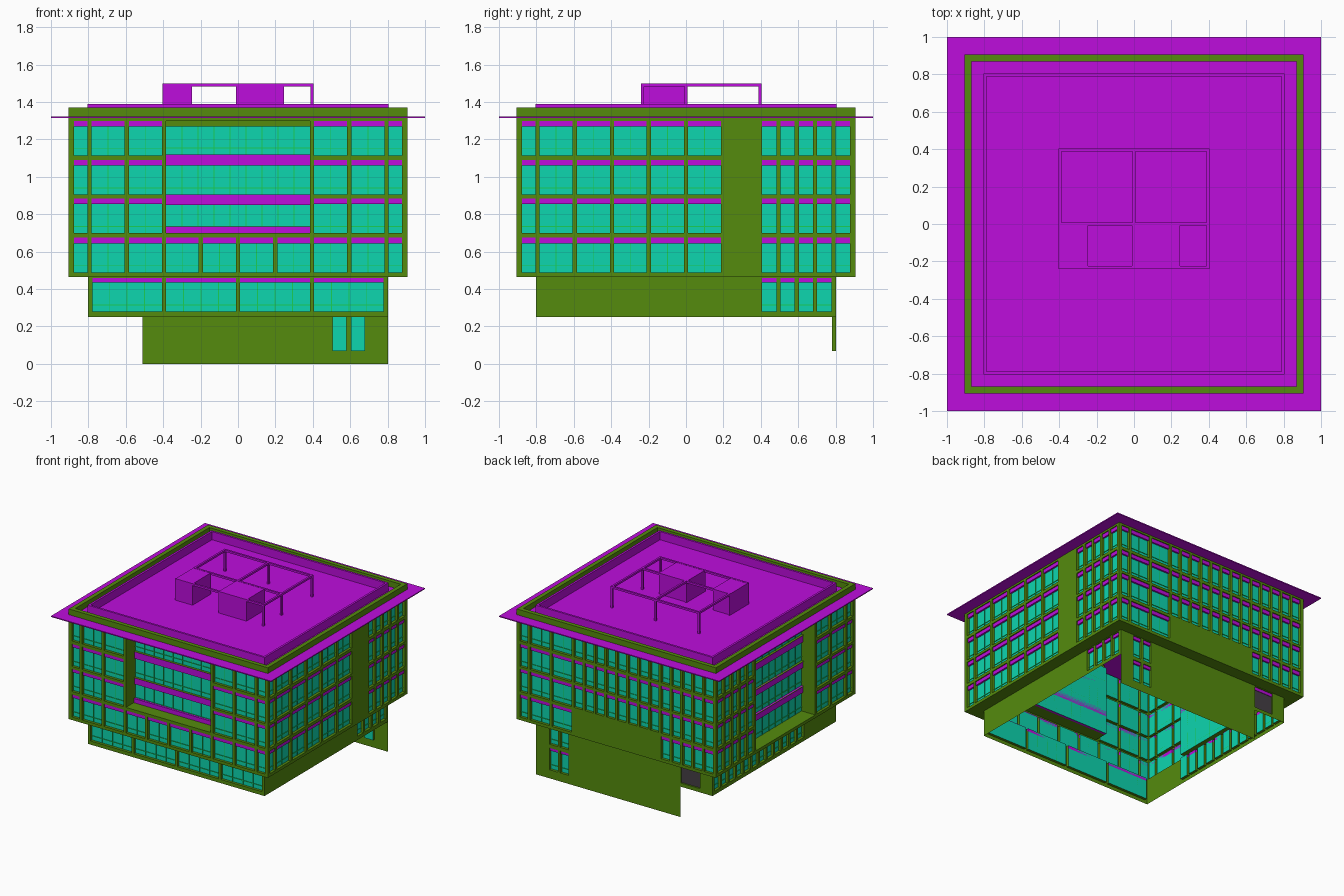
import bpy, bmesh
from math import radians
from mathutils import Matrix, Vector

if "Cube" in bpy.data.objects:
    bpy.data.objects.remove(bpy.data.objects["Cube"])


def material(name, rgb):
    m = bpy.data.materials.new(name)
    m.diffuse_color = (*rgb, 1)
    m.use_nodes = True
    m.node_tree.nodes["Principled BSDF"].inputs["Base Color"].default_value = m.diffuse_color
    return m


GREEN = material("green_cladding", (0.09, 0.26, 0.004))
PURPLE = material("purple_metal", (0.51, 0.004, 0.72))
TEAL = material("teal_glass", (0.004, 0.67, 0.43))
LIME = material("lime_mullion", (0.01, 0.62, 0.09))
GREY = material("dark_grey", (0.06, 0.05, 0.06))


def finish(bm, name, mat, rot=0):
    bmesh.ops.remove_doubles(bm, verts=bm.verts, dist=1e-5)
    bm.transform(Matrix.Rotation(radians(rot), 4, 'Z'))
    me = bpy.data.meshes.new(name)
    bm.to_mesh(me)
    bm.free()
    me.materials.append(mat)
    ob = bpy.data.objects.new(name, me)
    bpy.context.collection.objects.link(ob)
    return ob


def add_box(bm, a, b):
    a, b = Vector(a), Vector(b)
    mat = Matrix.Translation((a + b) / 2) @ Matrix.Diagonal((*(b - a), 1))
    bmesh.ops.create_cube(bm, size=1, matrix=mat)


def box(name, mat, a, b, rot=0):
    bm = bmesh.new()
    add_box(bm, a, b)
    return finish(bm, name, mat, rot)


def quad(bm, *pts):
    bm.faces.new([bm.verts.new(p) for p in pts])


def ring(name, mat, inner, outer, z0, z1):
    bm = bmesh.new()
    for r in range(4):
        R = Matrix.Rotation(radians(90 * r), 3, 'Z')
        i, o = inner, outer
        for pts in (((-o, -o, z0), (o, -o, z0), (o, -o, z1), (-o, -o, z1)),
                    ((i, -i, z0), (-i, -i, z0), (-i, -i, z1), (i, -i, z1)),
                    ((-o, -o, z1), (o, -o, z1), (i, -i, z1), (-i, -i, z1)),
                    ((o, -o, z0), (-o, -o, z0), (-i, -i, z0), (i, -i, z0))):
            quad(bm, *[R @ Vector(p) for p in pts])
    return finish(bm, name, mat)


def wall(name, rot, off, u0, u1, z0, z1, windows, holes=()):
    """Shell wall facing -y at y=-off (then rotated); windows are (u0,u1,z0,z1,header)."""
    frame, glass, head, bars = (bmesh.new() for _ in range(4))
    gaps = [w[:4] for w in windows] + list(holes)
    us = sorted({u0, u1} | {g[i] for g in gaps for i in (0, 1)})
    zs = sorted({z0, z1} | {g[i] for g in gaps for i in (2, 3)})
    for ua, ub in zip(us, us[1:]):
        for za, zb in zip(zs, zs[1:]):
            u, z = (ua + ub) / 2, (za + zb) / 2
            if not any(g[0] < u < g[1] and g[2] < z < g[3] for g in gaps):
                quad(frame, (ua, -off, za), (ub, -off, za), (ub, -off, zb), (ua, -off, zb))
    y, d = -off, -off + 0.022
    for a, b, c, e, h in windows:
        # reveals, pane, header panel, glazing bars
        loop = [(a, c), (b, c), (b, e), (a, e)]
        for (p, q), (r, s) in zip(loop, loop[1:] + loop[:1]):
            quad(frame, (r, y, s), (p, y, q), (p, d, q), (r, d, s))
        quad(glass, (a, d, c), (b, d, c), (b, d, e), (a, d, e))
        if h:
            add_box(head, (a, y + 0.008, e - h), (b, d, e))
        n = max(1, round((b - a) / 0.09))
        for i in range(1, n):
            u = a + (b - a) * i / n
            add_box(bars, (u - 0.002, d - 0.005, c), (u + 0.002, d, e - h))
        add_box(bars, (a, d - 0.005, c + 0.033), (b, d, c + 0.037))
    finish(frame, name + "_frame", GREEN, rot)
    for bm, part, mat in ((glass, "_glass", TEAL), (head, "_headers", PURPLE), (bars, "_glazing_bars", LIME)):
        if windows:
            finish(bm, name + part, mat, rot)
        else:
            bm.free()


def grid(centres, rows, height=0.185, header=0.03):
    return [(a + 0.011, b - 0.011, z, z + height, header)
            for a, b in zip(centres, centres[1:]) for z in rows]


def mirror(c):
    return [-v for v in reversed(c)]


O, I = 0.905, 0.803
ROWS = [0.49, 0.70, 0.905, 1.115]
WIDE = [-0.888, -0.794, -0.595, -0.396]
MID = [-0.396, -0.199, 0, 0.199, 0.396]
NARROW = [0.396, 0.494, 0.592, 0.69, 0.788, 0.888]
MIDNARROW = [-0.396 + 0.099 * i for i in range(9)]
UP = (O, -O, O, 0.465, 1.32)

# upper storeys
wall("front_upper", 0, *UP, grid(WIDE, ROWS) + grid(mirror(WIDE), ROWS) + grid(MID, ROWS[:1]),
     [(-0.385, 0.385, 0.70, 1.30)])
wall("right_upper", 90, *UP, grid(WIDE + MID[1:4], ROWS) + grid(NARROW, ROWS))
wall("back_upper", 180, *UP, grid(WIDE, ROWS) + grid(NARROW, ROWS) + grid(MIDNARROW, ROWS[1:]))
wall("left_upper", 270, *UP, grid(mirror(NARROW), ROWS) + grid(mirror(WIDE), ROWS),
     [(-0.385, 0.385, 0.49, 1.30)])

# recessed bays on the front and left
w = 0.385
for name, rot, zb in (("front_bay", 0, 0.70), ("left_bay", 270, 0.49)):
    wins = [(-w, w, 0.70, 0.905, 0.055), (-w, w, 0.905, 1.12, 0.06), (-w, w, 1.12, 1.27, 0)]
    if zb < 0.6:
        wins.append((-w, w, 0.49, 0.70, 0.055))
    wall(name, rot, I, -w, w, zb, 1.30, wins)
    bm = bmesh.new()
    loop = [(-w, zb), (w, zb), (w, 1.30), (-w, 1.30)]
    for (p, q), (r, s) in zip(loop, loop[1:] + loop[:1]):
        quad(bm, (r, -O, s), (p, -O, q), (p, -I, q), (r, -I, s))
    finish(bm, name + "_lining", GREEN, rot)
box("front_bay_sill", PURPLE, (-w, -I, 0.70), (w, -I + 0.02, 0.735))

# lower storey
LOW = (I, -I, I, 0.25, 0.465)
wall("front_lower", 0, *LOW, grid([-0.79, -0.396, 0, 0.396, 0.79], [0.28], 0.18, 0.025))
wall("right_lower", 90, *LOW, grid(NARROW[:5], [0.28], 0.18, 0.025))
wall("left_lower", 270, *LOW, grid(mirror(NARROW[:5]) + MIDNARROW[1:], [0.28], 0.18, 0.025))
pair = [-0.69, -0.592, -0.494]
wall("back_lower", 180, I, -I, I, 0.0, 0.465,
     grid(pair, [0.28], 0.18, 0.025) + grid(pair, [0.07], 0.18, 0.025) + [(0.515, 0.69, 0.28, 0.46, 0.025)],
     [(0.51, I, 0.0, 0.25)])
box("entrance_panel", GREY, (0.515, -I + 0.012, 0.28), (0.69, -I + 0.016, 0.435), 180)

# overhang soffit, eaves and parapets
bm = bmesh.new()
for r in range(4):
    R = Matrix.Rotation(radians(90 * r), 3, 'Z')
    quad(bm, *[R @ Vector(p) for p in ((O, -O, 0.465), (-O, -O, 0.465), (-I, -I, 0.465), (I, -I, 0.465))])
finish(bm, "overhang_soffit", GREEN)
box("roof_slab", PURPLE, (-1, -1, 1.315), (1, 1, 1.323))
ring("outer_parapet", GREEN, 0.87, O, 1.32, 1.37)
ring("inner_parapet", PURPLE, 0.788, 0.805, 1.32, 1.39)

# rooftop plant boxes and rail frame
box("plant_box_left", PURPLE, (-0.403, -0.24, 1.32), (-0.245, 0, 1.498))
box("plant_box_right", PURPLE, (-0.01, -0.24, 1.32), (0.245, 0, 1.498))
bm = bmesh.new()
t = 0.008
for y in (0, 0.395):
    add_box(bm, (-0.403, y - t, 1.484), (0.403, y + t, 1.5))
for x in (-0.395, 0, 0.395):
    add_box(bm, (x - t, 0, 1.484), (x + t, 0.395, 1.5))
    for y in (0, 0.395):
        add_box(bm, (x - t, y - t, 1.32), (x + t, y + t, 1.49))
add_box(bm, (0.387, -0.24, 1.484), (0.403, 0, 1.5))
add_box(bm, (-0.403, -0.24, 1.484), (0.403, -0.224, 1.5))
add_box(bm, (0.387, -0.24, 1.32), (0.403, -0.224, 1.49))
finish(bm, "roof_rail_frame", PURPLE)
